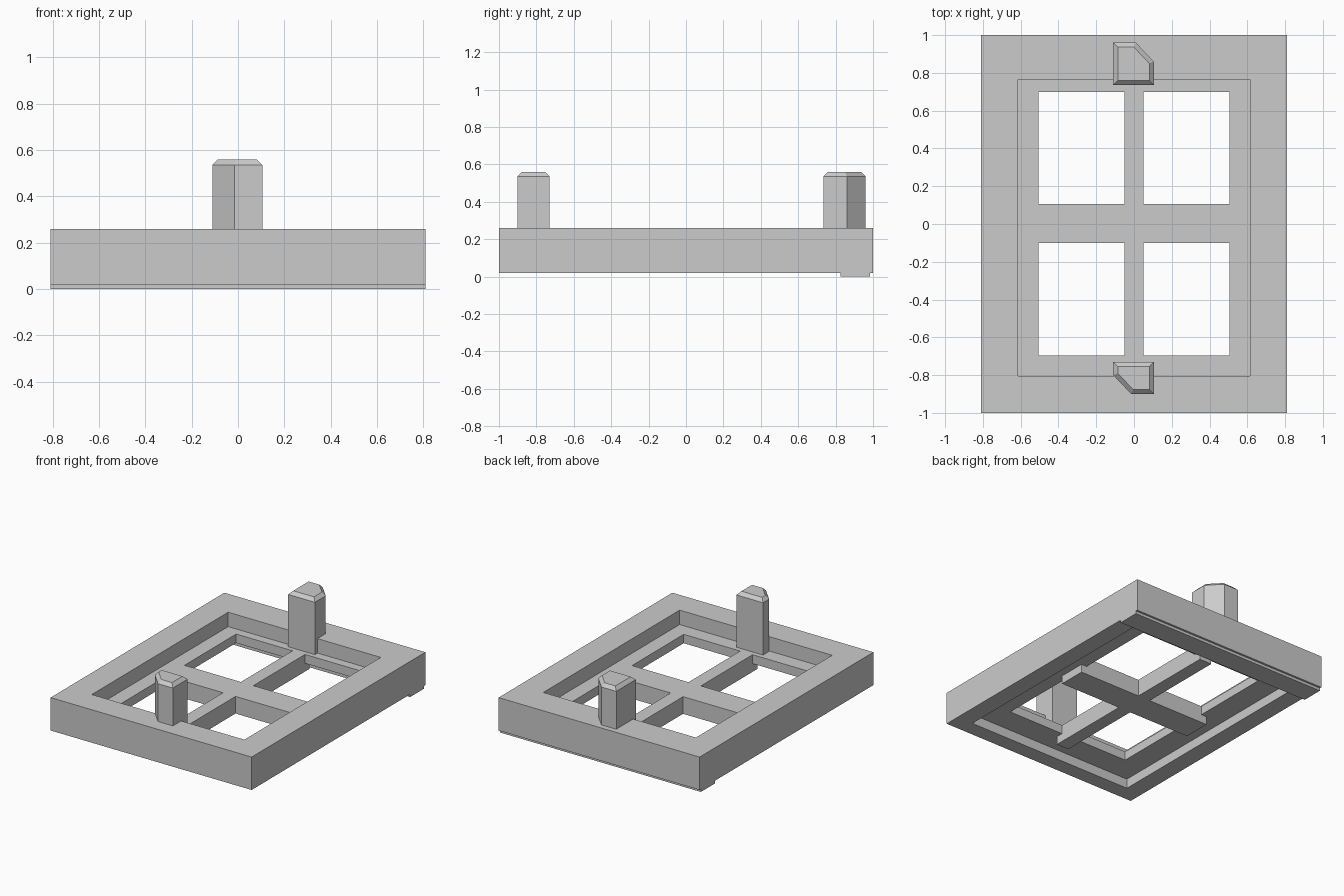
import bpy, bmesh

default = bpy.data.objects.get("Cube")
if default:
    bpy.data.objects.remove(default, do_unlink=True)

COLOUR = (0.6, 0.6, 0.6, 1)
grey = bpy.data.materials.new("plain_grey")
grey.use_nodes = True
grey.diffuse_color = COLOUR
grey.node_tree.nodes["Principled BSDF"].inputs["Base Color"].default_value = COLOUR


def finish(name, bm):
    bmesh.ops.recalc_face_normals(bm, faces=bm.faces)
    mesh = bpy.data.meshes.new(name)
    bm.to_mesh(mesh)
    bm.free()
    mesh.materials.append(grey)
    obj = bpy.data.objects.new(name, mesh)
    bpy.context.collection.objects.link(obj)
    return obj


def box(name, x, y, z):
    bm = bmesh.new()
    bmesh.ops.create_cube(bm, size=1)
    for v in bm.verts:
        v.co = [r[0] if c < 0 else r[1] for c, r in zip(v.co, (x, y, z))]
    return finish(name, bm)


def cut(target, x, y, z):
    cutter = box("cutter", x, y, z)
    cutter.hide_render = True
    mod = target.modifiers.new("cut", "BOOLEAN")
    mod.operation = "DIFFERENCE"
    mod.solver = "EXACT"
    mod.object = cutter
    bpy.context.view_layer.objects.active = target
    bpy.ops.object.modifier_apply(modifier=mod.name)
    bpy.data.objects.remove(cutter, do_unlink=True)


def post(name, outline, bottom, top, chamfer):
    # Extruded outline with a bevelled cap
    bm = bmesh.new()
    face = bm.faces.new([bm.verts.new((x, y, bottom)) for x, y in outline])
    side = bmesh.ops.extrude_face_region(bm, geom=[face])["geom"]
    cap = next(g for g in side if isinstance(g, bmesh.types.BMFace))
    for v in cap.verts:
        v.co.z = top - chamfer
    bmesh.ops.recalc_face_normals(bm, faces=bm.faces)
    bmesh.ops.inset_region(bm, faces=[cap], thickness=chamfer, use_even_offset=True)
    for v in cap.verts:
        v.co.z = top
    return finish(name, bm)


LEDGE_TOP, LEDGE_BOTTOM = 0.155, 0.09

# Frame with a recess above and below, leaving a thin ledge
frame = box("frame", (-0.81, 0.81), (-1, 1), (0.02, 0.26))
cut(frame, (-0.615, 0.615), (-0.805, 0.765), (LEDGE_TOP, 0.4))
cut(frame, (-0.68, 0.68), (-0.885, 0.82), (-0.1, LEDGE_BOTTOM))

# Four window openings
for x in ((-0.505, -0.05), (0.05, 0.505)):
    for y in ((-0.695, -0.1), (0.105, 0.7)):
        cut(frame, x, y, (0, 0.3))

# Crossed ribs under the ledge
box("cross_rib", (-0.55, 0.55), (-0.1, 0.105), (0.03, LEDGE_BOTTOM))
for name, y in (("front_rib", (-0.75, -0.1)), ("back_rib", (0.105, 0.75))):
    box(name, (-0.05, 0.05), y, (0.03, LEDGE_BOTTOM))

# Raised strip under the back edge
box("bottom_strip", (-0.81, 0.81), (0.825, 0.985), (0, 0.02))

# Posts standing on the ledge, each with one clipped corner
post("back_post", [(-0.11, 0.735), (0.105, 0.735), (0.105, 0.86), (0.01, 0.96), (-0.11, 0.96)],
     LEDGE_TOP, 0.56, 0.024)
post("front_post", [(-0.11, -0.73), (-0.11, -0.8), (-0.015, -0.9), (0.105, -0.9), (0.105, -0.73)],
     LEDGE_TOP, 0.56, 0.024)
